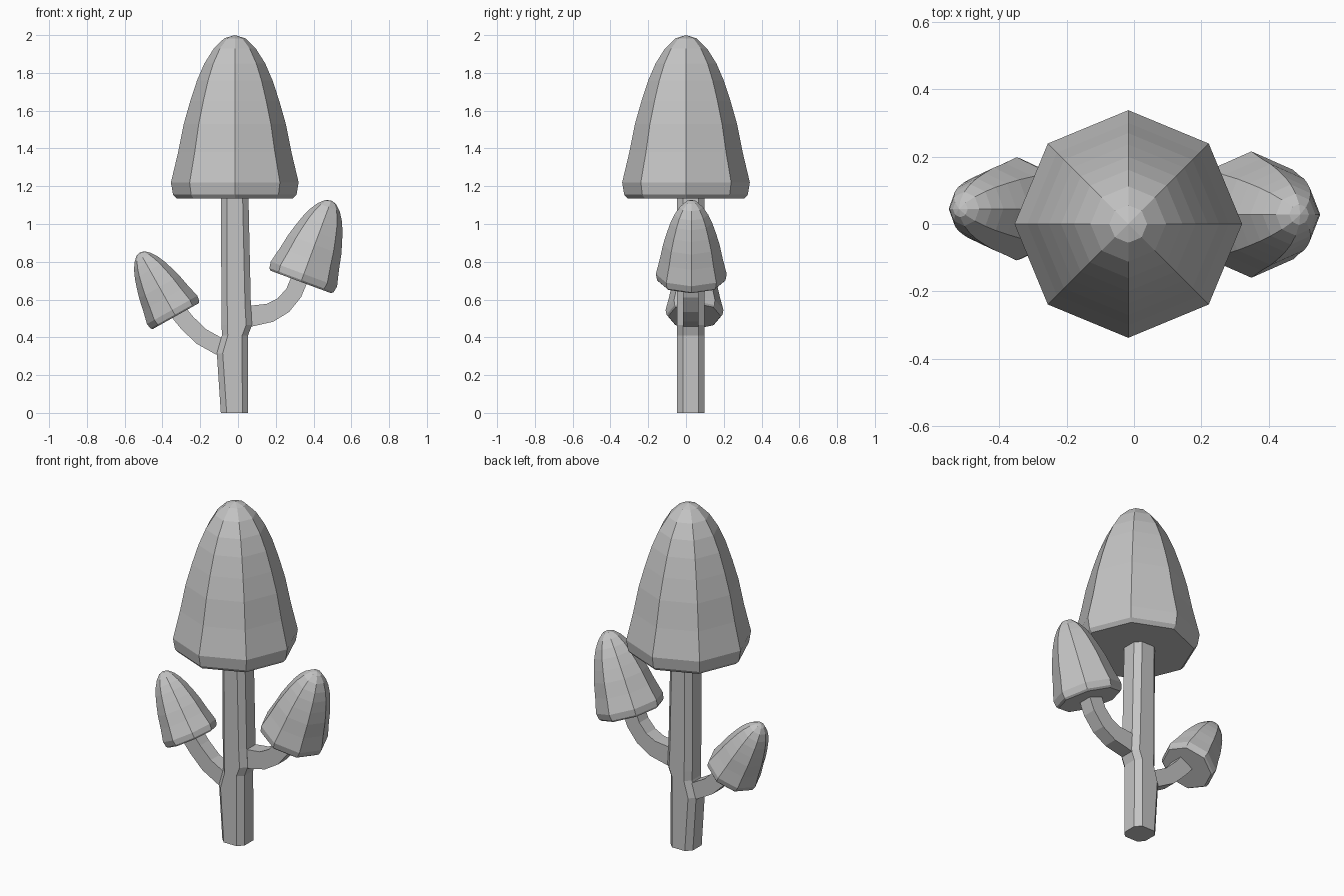
import bpy, bmesh, math
from mathutils import Vector, Matrix

if "Cube" in bpy.data.objects:
    bpy.data.objects.remove(bpy.data.objects["Cube"])

grey = bpy.data.materials.new("plain grey")
grey.diffuse_color = (0.55, 0.55, 0.55, 1)
grey.use_nodes = True
grey.node_tree.nodes["Principled BSDF"].inputs["Base Color"].default_value = grey.diffuse_color

# Cap outline (radius, height above the rim) for the large cap
CAP = [(0.308, 0), (0.327, 0.02), (0.338, 0.085), (0.300, 0.245), (0.270, 0.395),
       (0.236, 0.515), (0.200, 0.625), (0.161, 0.715), (0.112, 0.793), (0.056, 0.848)]
CAP_HEIGHT = 0.865


def finish(name, bm):
    bmesh.ops.recalc_face_normals(bm, faces=bm.faces)
    mesh = bpy.data.meshes.new(name)
    bm.to_mesh(mesh)
    bm.free()
    mesh.materials.append(grey)
    ob = bpy.data.objects.new(name, mesh)
    bpy.context.collection.objects.link(ob)
    return ob


def bridge(bm, rings):
    for a, b in zip(rings, rings[1:]):
        for i in range(len(a)):
            j = (i + 1) % len(a)
            bm.faces.new((a[i], a[j], b[j], b[i]))


def cap(name, base, scale, tilt, height=CAP_HEIGHT, yaw=0):
    """Eight-sided bell, tilted sideways about the y axis."""
    bm = bmesh.new()
    rings = [[bm.verts.new((r * math.cos(k * math.pi / 4), r * math.sin(k * math.pi / 4),
                            z * height / CAP_HEIGHT)) for k in range(8)] for r, z in CAP]
    bridge(bm, rings)
    bm.faces.new(rings[0])
    tip = bm.verts.new((0, 0, height))
    for i in range(8):
        bm.faces.new((rings[-1][i], rings[-1][(i + 1) % 8], tip))
    bm.transform(Matrix.Translation(base) @ Matrix.Rotation(math.radians(tilt), 4, 'Y')
                 @ Matrix.Scale(scale, 4))
    return finish(name, bm)


def branch(name, path, y, depth):
    """Four-sided bar along a path of (x, z, half width)."""
    bm = bmesh.new()
    rings = []
    for i, (x, z, w) in enumerate(path):
        a, b = path[max(i - 1, 0)], path[min(i + 1, len(path) - 1)]
        t = Vector((b[0] - a[0], 0, b[1] - a[1])).normalized()
        side = Vector((t.z, 0, -t.x))
        rings.append([bm.verts.new(Vector((x, y + v * depth, z)) + side * u * w)
                      for u, v in ((1, -1), (1, 1), (-1, 1), (-1, -1))])
    bridge(bm, rings)
    bm.faces.new(rings[0])
    bm.faces.new(rings[-1])
    return finish(name, bm)


def stem(name, levels, y, d, c):
    """Upright post with cut corners, from levels of (left, right, height)."""
    bm = bmesh.new()
    rings = []
    for x0, x1, z in levels:
        outline = [(x1, -d + c), (x1, d - c), (x1 - c, d), (x0 + c, d),
                   (x0, d - c), (x0, -d + c), (x0 + c, -d), (x1 - c, -d)]
        rings.append([bm.verts.new((x, y + v, z)) for x, v in outline])
    bridge(bm, rings)
    bm.faces.new(rings[0])
    bm.faces.new(rings[-1])
    return finish(name, bm)


# Main stem, swelling slightly toward each branch joint
stem("main_stem", [
    (-0.091, 0.054, 0), (-0.112, 0.053, 0.315), (-0.085, 0.053, 0.41),
    (-0.087, 0.074, 0.465), (-0.088, 0.068, 0.575), (-0.09, 0.055, 1.16)], 0.025, 0.072, 0.031)

# Curved side branches
branch("right_branch", [
    (0.03, 0.505, 0.056), (0.09, 0.516, 0.054), (0.17, 0.53, 0.05), (0.24, 0.57, 0.047),
    (0.295, 0.635, 0.045), (0.335, 0.73, 0.045)], 0.026, 0.041)
branch("left_branch", [
    (-0.04, 0.335, 0.046), (-0.10, 0.352, 0.046), (-0.195, 0.405, 0.046),
    (-0.27, 0.478, 0.045), (-0.325, 0.545, 0.045)], 0.028, 0.041)

# Caps
cap("main_cap", (-0.017, 0, 1.135), 1.0, 0)
cap("right_cap", (0.333, 0.028, 0.693), 0.555, 20.4, 0.83)
cap("left_cap", (-0.33, 0.045, 0.512), 0.453, -29.3, 0.855)
